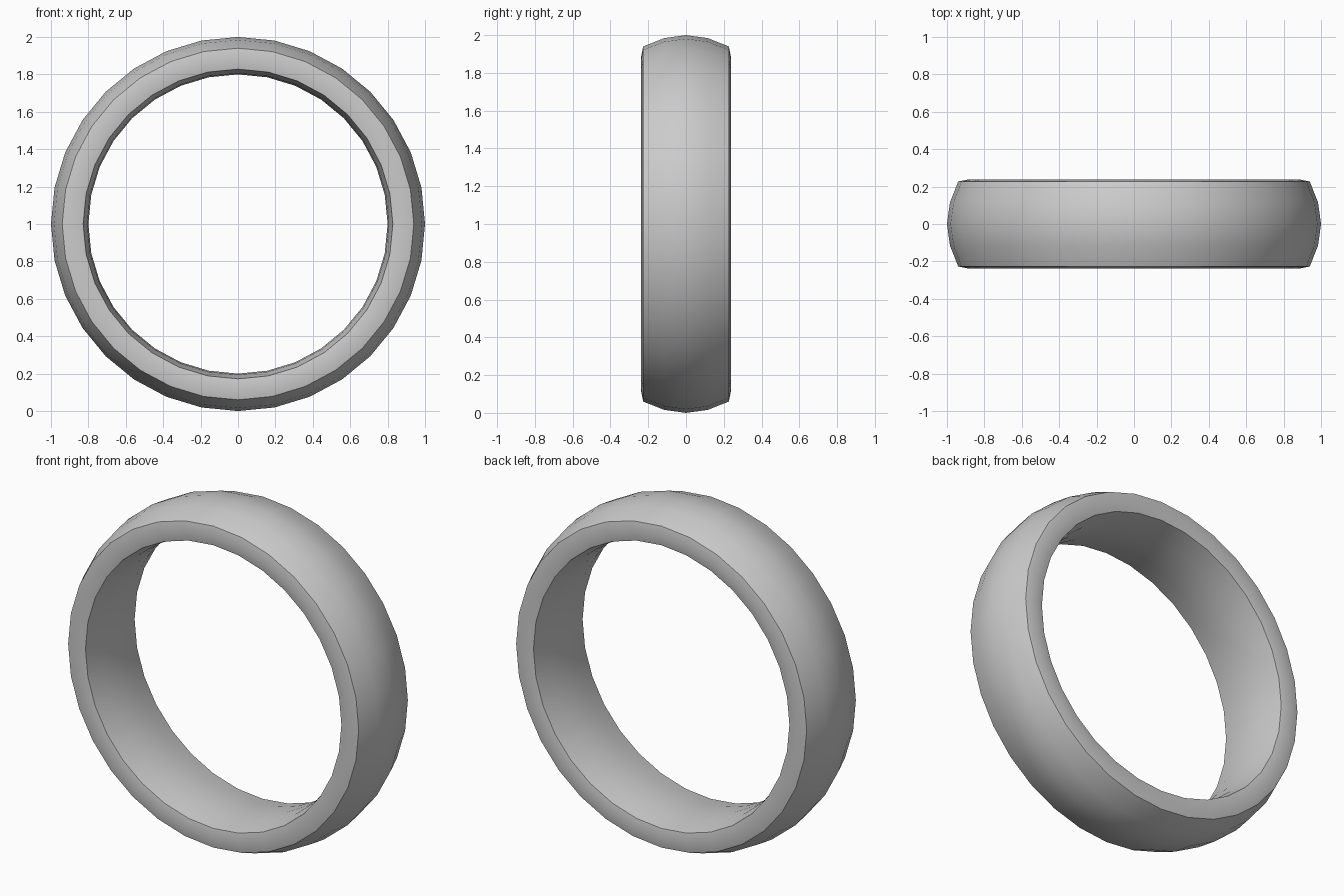
import bpy, bmesh, math

if "Cube" in bpy.data.objects:
    bpy.data.objects.remove(bpy.data.objects["Cube"])

SEGMENTS = 32

# Half cross-section (radius, y): domed outside, bevelled rim, slightly domed bore
half = [(1.0, 0.0), (0.984, 0.115), (0.94, 0.227), (0.885, 0.238),
        (0.828, 0.227), (0.806, 0.115), (0.80, 0.0)]
profile = half + [(r, -y) for r, y in reversed(half[1:-1])]

# Ring band: profile swept around the y axis
bm = bmesh.new()
rings = []
for i in range(SEGMENTS):
    a = 2 * math.pi * i / SEGMENTS
    rings.append([bm.verts.new((r * math.sin(a), y, 1 + r * math.cos(a)))
                  for r, y in profile])
n = len(profile)
for i in range(SEGMENTS):
    p, q = rings[i], rings[(i + 1) % SEGMENTS]
    for j in range(n):
        k = (j + 1) % n
        bm.faces.new((p[j], p[k], q[k], q[j]))
bmesh.ops.recalc_face_normals(bm, faces=bm.faces)

mesh = bpy.data.meshes.new("ring_band")
bm.to_mesh(mesh)
bm.free()
band = bpy.data.objects.new("ring_band", mesh)
bpy.context.collection.objects.link(band)

# Smooth around the band, crisp at the rim bevels
bpy.context.view_layer.objects.active = band
band.select_set(True)
bpy.ops.object.shade_smooth_by_angle(angle=math.radians(30))
